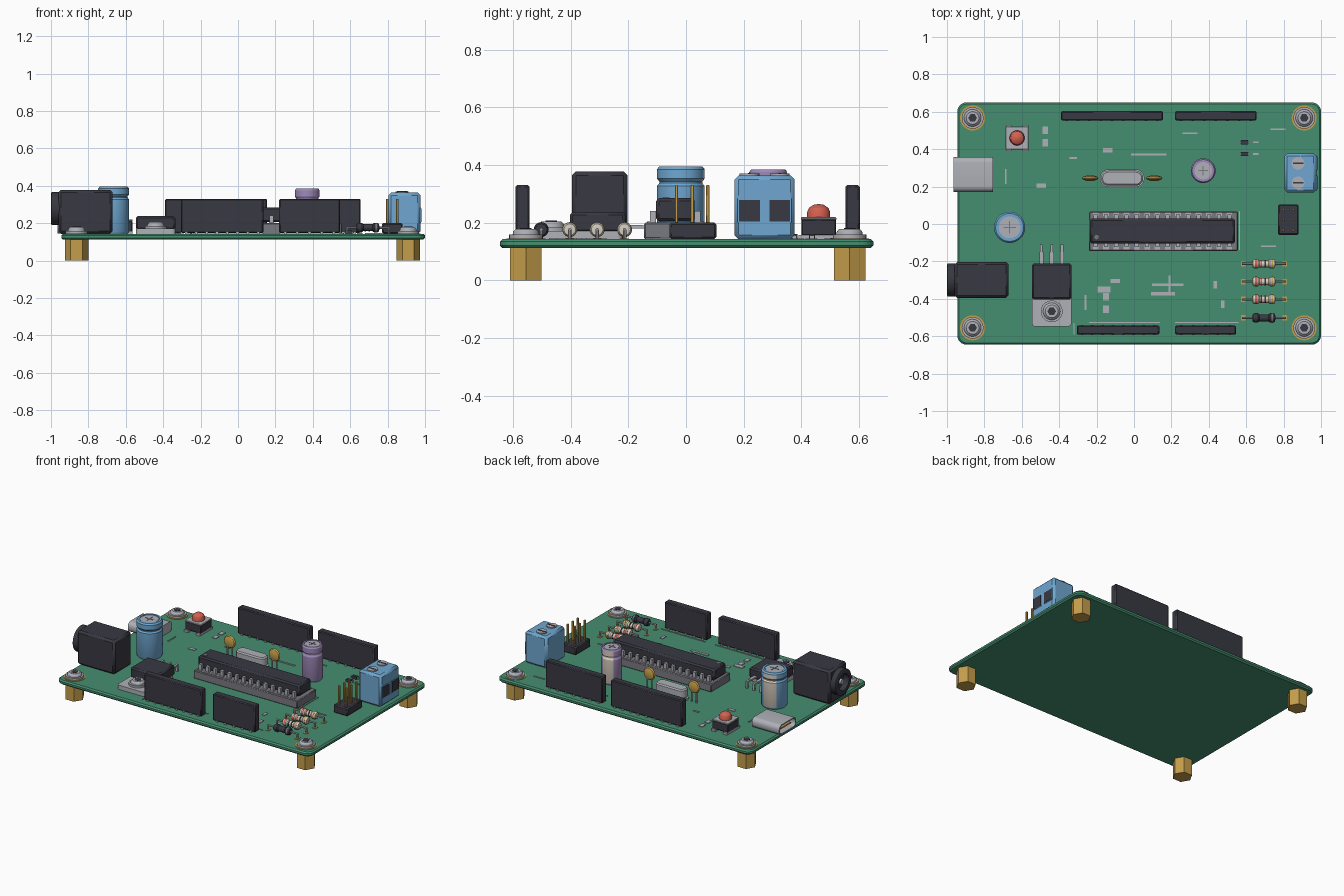
import bpy, bmesh
from math import pi, atan2, degrees, radians
from mathutils import Vector, Matrix

if "Cube" in bpy.data.objects:
    bpy.data.objects.remove(bpy.data.objects["Cube"])


def material(name, r, g, b):
    m = bpy.data.materials.new(name)
    m.diffuse_color = (r, g, b, 1)
    m.use_nodes = True
    m.node_tree.nodes["Principled BSDF"].inputs["Base Color"].default_value = (r, g, b, 1)
    return m


GREEN = material("board green", .06, .27, .16)
DARK = material("black plastic", .04, .04, .055)
SILVER = material("silver metal", .43, .44, .48)
GREY = material("socket grey", .19, .19, .22)
GOLD = material("brass", .56, .34, .07)
BLUE = material("blue plastic", .16, .39, .64)
PURPLE = material("purple sleeve", .34, .25, .48)
RED = material("red plastic", .66, .12, .08)
CREAM = material("cream", .68, .61, .52)

TOP = .143  # upper surface of the board


def finish(bm, name, mats, bevel=0):
    bmesh.ops.recalc_face_normals(bm, faces=bm.faces)
    mesh = bpy.data.meshes.new(name)
    bm.to_mesh(mesh)
    bm.free()
    ob = bpy.data.objects.new(name, mesh)
    bpy.context.collection.objects.link(ob)
    for m in mats:
        mesh.materials.append(m)
    for p in mesh.polygons:
        p.use_smooth = True
    mesh.set_sharp_from_angle(angle=radians(32))
    if bevel:
        mod = ob.modifiers.new("edges", 'BEVEL')
        mod.width = bevel
        mod.segments = 1
        mod.limit_method = 'ANGLE'
    return ob


def box(name, xs, ys, zs, mat, bevel=0, rounding=0, axis=2, recess=None):
    """Box from ranges; rounding softens edges along an axis, recess sinks its -x face."""
    bm = bmesh.new()
    lo, hi = Vector((xs[0], ys[0], zs[0])), Vector((xs[1], ys[1], zs[1]))
    size = hi - lo
    bmesh.ops.create_cube(bm, size=1, matrix=Matrix.Translation((lo + hi) / 2) @ Matrix.Diagonal((*size, 1)))
    if rounding:
        along = [e for e in bm.edges if abs((e.verts[0].co - e.verts[1].co).normalized()[axis]) > .9]
        bmesh.ops.bevel(bm, geom=along, offset=rounding, segments=6, profile=.5, affect='EDGES')
    mats = [mat]
    if recess:
        bm.normal_update()
        face = [f for f in bm.faces if f.normal.x < -.9]
        bmesh.ops.inset_region(bm, faces=face, thickness=.008)
        inner = bmesh.ops.extrude_face_region(bm, geom=face)["geom"]
        bmesh.ops.delete(bm, geom=face, context='FACES_ONLY')
        bmesh.ops.translate(bm, verts=[g for g in inner if isinstance(g, bmesh.types.BMVert)], vec=(recess, 0, 0))
        for g in inner:
            if isinstance(g, bmesh.types.BMFace):
                g.material_index = 1
        mats.append(DARK)
    return finish(bm, name, mats, bevel)


def plate(name, x, y, w, d, z=TOP, h=.004, mat=SILVER):
    return box(name, (x - w / 2, x + w / 2), (y - d / 2, y + d / 2), (z, z + h), mat)


def lathe(name, profile, loc, mats, direction=(0, 0, 1), sides=32, scale=(1, 1, 1), rule=None):
    """Spin (radius, height) points round an axis; rule picks a material from a face centre."""
    bm = bmesh.new()
    vs = [bm.verts.new((r, 0, h)) for r, h in profile]
    es = [bm.edges.new(pair) for pair in zip(vs, vs[1:])]
    bmesh.ops.spin(bm, geom=vs + es, cent=(0, 0, 0), axis=(0, 0, 1), angle=2 * pi, steps=sides)
    bmesh.ops.remove_doubles(bm, verts=bm.verts, dist=.0001)
    if rule:
        for f in bm.faces:
            f.material_index = rule(f.calc_center_median())
    turn = Vector((0, 0, 1)).rotation_difference(Vector(direction)).to_matrix().to_4x4()
    bmesh.ops.transform(bm, matrix=Matrix.Translation(loc) @ turn @ Matrix.Diagonal((*scale, 1)), verts=bm.verts)
    return finish(bm, name, mats)


def rod(name, a, b, r, mat=SILVER, sides=8):
    a, b = Vector(a), Vector(b)
    n = (b - a).length
    return lathe(name, [(0, 0), (r, 0), (r, n), (0, n)], a, [mat], (b - a).normalized(), sides)


def screw(name, x, y, z):
    lathe(name + "_washer", [(0, 0), (.058, 0), (.058, .014), (0, .014)], (x, y, z), [SILVER])
    lathe(name + "_head", [(.046, .014), (.044, .024), (.034, .034), (0, .034)], (x, y, z), [SILVER])
    rod(name + "_socket", (x, y, z + .03), (x, y, z + .036), .023, DARK, 6)


# Board with corner standoffs, pads and screws
box("board", (-.945, 1), (-.645, .65), (.112, TOP), GREEN, bevel=.009, rounding=.05)
for x in (-.863, .91):
    for y in (-.555, .567):
        rod("standoff", (x, y, 0), (x, y, .113), .063, GOLD, 6)
        rod("mount_pad", (x, y, TOP), (x, y, TOP + .003), .067, GOLD, 32)
        screw("corner_screw", x, y, TOP + .002)

# Tall socket headers along both long edges
for x0, x1, y in ((-.39, .155, .578), (.22, .655, .578), (-.305, .135, -.567), (.22, .545, -.567)):
    box("socket_header", (x0, x1), (y - .025, y + .025), (TOP + .004, .33), DARK, bevel=.006)
    count = int((x1 - x0) / .055)
    for i in range(count):
        plate("header_pin", x0 + (i + .5) * (x1 - x0) / count, y, .014, .054, h=.01)

# Long chip in its socket
box("chip_socket", (-.24, .555), (-.145, .067), (TOP, .2), GREY, bevel=.005)
box("chip_body", (-.235, .54), (-.104, .03), (.205, .285), DARK, bevel=.01)
rod("chip_dot", (-.2, -.07, .284), (-.2, -.07, .287), .012, GREY, 16)
for i in range(14):
    x = -.205 + i * .055
    for y, s in ((-.104, -1), (.03, 1)):
        box("chip_leg", (x - .011, x + .011), sorted((y, y + s * .02)), (.195, .24), SILVER)
        plate("socket_contact", x, y + s * .022, .03, .02, z=.2)


# Can capacitors with groove, silver lid and polarity stripe
def capacitor(name, x, y, r, top, mat):
    h = top - TOP

    def stripe(c):
        side = c.xy.length > r * .86 and .012 < c.z < h - .012
        if side and 68 < degrees(atan2(c.y, c.x)) < 132:
            return 1
        return 0

    lathe(name, [(0, 0), (r * .92, 0), (r, .012), (r, h - .068), (r * .9, h - .058), (r * .9, h - .052),
                 (r, h - .042), (r, h - .01), (r * .9, h), (r * .74, h), (r * .74, h - .005), (0, h - .005)],
          (x, y, TOP), [mat, CREAM], sides=48, rule=stripe)
    rod(name + "_lid", (x, y, top - .006), (x, y, top - .002), r * .7, SILVER, 32)
    plate(name + "_vent", x, y, r * .8, .005, z=top - .002, h=.002, mat=GREY)
    plate(name + "_vent", x, y, .005, r * .8, z=top - .002, h=.002, mat=GREY)


capacitor("large_capacitor", -.665, -.018, .083, .395, BLUE)
capacitor("small_capacitor", .37, .285, .066, .385, PURPLE)

# Power jack with hollow barrel
box("jack_body", (-.96, -.67), (-.395, -.203), (TOP, .378), DARK, bevel=.014)
lathe("jack_barrel", [(.088, 0), (.088, .042), (.08, .046), (.056, .046), (.056, .006), (0, .006)],
      (-.954, -.299, .278), [DARK], (-1, 0, 0))
rod("jack_pin", (-.96, -.299, .278), (-.99, -.299, .278), .018, SILVER, 16)

# Data port
box("port_shell", (-.965, -.755), (.172, .358), (TOP + .002, .215), SILVER, rounding=.03, axis=0, recess=.12)
box("port_tongue", (-.95, -.84), (.21, .32), (.174, .184), GOLD)

# Push button
box("button_body", (-.685, -.565), (.4, .52), (TOP + .012, .212), DARK, bevel=.004)
box("button_plate", (-.687, -.563), (.398, .522), (.21, .219), SILVER, bevel=.003)
for x in (-.67, -.58):
    box("button_foot", (x - .015, x + .015), (.39, .53), (TOP, .158), SILVER)
lathe("button_cap", [(.04, 0), (.04, .02), (.034, .034), (.018, .045), (0, .048)], (-.625, .46, .217), [RED])

# Two-way screw terminal
box("terminal_body", (.805, .975), (.168, .377), (TOP, .363), BLUE, bevel=.014)
for y in (.22, .325):
    rod("terminal_screw", (.877, y, .36), (.877, y, .37), .034, SILVER, 24)
    plate("terminal_slot", .877, y, .056, .009, z=.37, h=.002, mat=DARK)
    box("terminal_frame", (.973, .978), (y - .041, y + .041), (.2, .284), BLUE)
    box("terminal_opening", (.973, .98), (y - .036, y + .036), (.205, .278), DARK)

# Double-row pin header
box("pin_block", (.77, .88), (-.058, .105), (TOP, .2), DARK, bevel=.007)
for x in (.798, .852):
    for y in (-.033, .022, .076):
        box("gold_pin", (x - .006, x + .006), (y - .006, y + .006), (.19, .33), GOLD, bevel=.002)

# Crystal can and its two disc capacitors
box("crystal_flange", (-.183, .056), (.198, .292), (TOP, .157), SILVER, rounding=.046)
box("crystal_can", (-.176, .049), (.205, .285), (.155, .22), SILVER, bevel=.008, rounding=.039)
for x in (-.234, .108):
    lathe("disc_capacitor", [(0, -.015), (.02, -.014), (.038, -.008), (.044, 0), (.038, .008), (.02, .014), (0, .015)],
          (x, .245, .25), [GOLD], (0, 1, 0))
    for s in (-.018, .018):
        rod("disc_lead", (x + s, .245, TOP), (x + s, .245, .23), .005)

# Power regulator lying on its tab
box("regulator_tab", (-.545, -.335), (-.548, -.22), (TOP, .172), SILVER, rounding=.018)
box("regulator_body", (-.546, -.334), (-.403, -.21), (.165, .237), DARK, bevel=.01)
screw("regulator_screw", -.44, -.467, .171)
for x in (-.495, -.44, -.385):
    box("regulator_lead", (x - .011, x + .011), (-.215, -.15), (.18, .192), SILVER)
    box("regulator_lead_tip", (x - .007, x + .007), (-.152, -.11), (.18, .19), SILVER)
    box("regulator_lead_foot", (x - .007, x + .007), (-.122, -.11), (TOP, .19), SILVER)


# Axial resistors and diode
def axial(name, y, mat, bands):
    z = .176
    for x, s in ((.583, 1), (.807, -1)):
        plate("lead_pad", x, y, .024, .03, h=.003, mat=GOLD)
        rod(name + "_leg", (x, y, TOP), (x, y, z), .006)
        rod(name + "_lead", (x - s * .005, y, z), (x + s * .06, y, z), .006)
    lathe(name, [(0, 0), (.02, .003), (.025, .012), (.025, .03), (.019, .038), (.019, .087),
                 (.025, .095), (.025, .113), (.02, .122), (0, .125)], (.632, y, z), [mat], (1, 0, 0), 20)
    for x, r, color in bands:
        rod(name + "_band", (x, y, z), (x + .009, y, z), r, color, 20)


for y in (-.213, -.308, -.403):
    axial("resistor", y, CREAM, ((.648, .026, RED), (.676, .0205, DARK if y < -.35 else RED),
                                 (.698, .0205, DARK), (.735, .026, GOLD)))
axial("diode", -.502, DARK, ((.735, .026, GREY),))

# Tiny surface parts
for y in (.375, .437):
    box("chip_part", (.572, .61), (y - .011, y + .011), (TOP, .16), DARK)
    plate("chip_part_end", .591, y, .05, .016, h=.012)

# Pale printed marks: x, y, width, depth
marks = ((-.475, .5, .03, .04), (-.475, .435, .03, .04), (-.14, .395, .05, .024), (-.325, .352, .04, .01),
         (-.495, .205, .05, .024), (-.685, .255, .008, .08), (.08, .372, .19, .012), (.3, .485, .08, .008),
         (.77, .506, .08, .008), (.72, -.12, .08, .008), (.65, .437, .03, .01), (.65, .375, .03, .01),
         (-.16, -.35, .07, .03), (-.1, -.305, .05, .02), (-.15, -.39, .03, .04), (-.15, -.455, .03, .04),
         (-.26, -.42, .01, .08), (.18, -.325, .17, .012), (.155, -.372, .13, .018), (.19, -.32, .01, .09),
         (.435, -.325, .02, .04), (.475, -.43, .02, .04), (.565, -.035, .006, .21),
         (-.05, -.527, .38, .006), (.39, -.527, .34, .006), (-.32, -.56, .006, .06))
for x, y, w, d in marks:
    plate("printed_mark", x, y, w, d)
